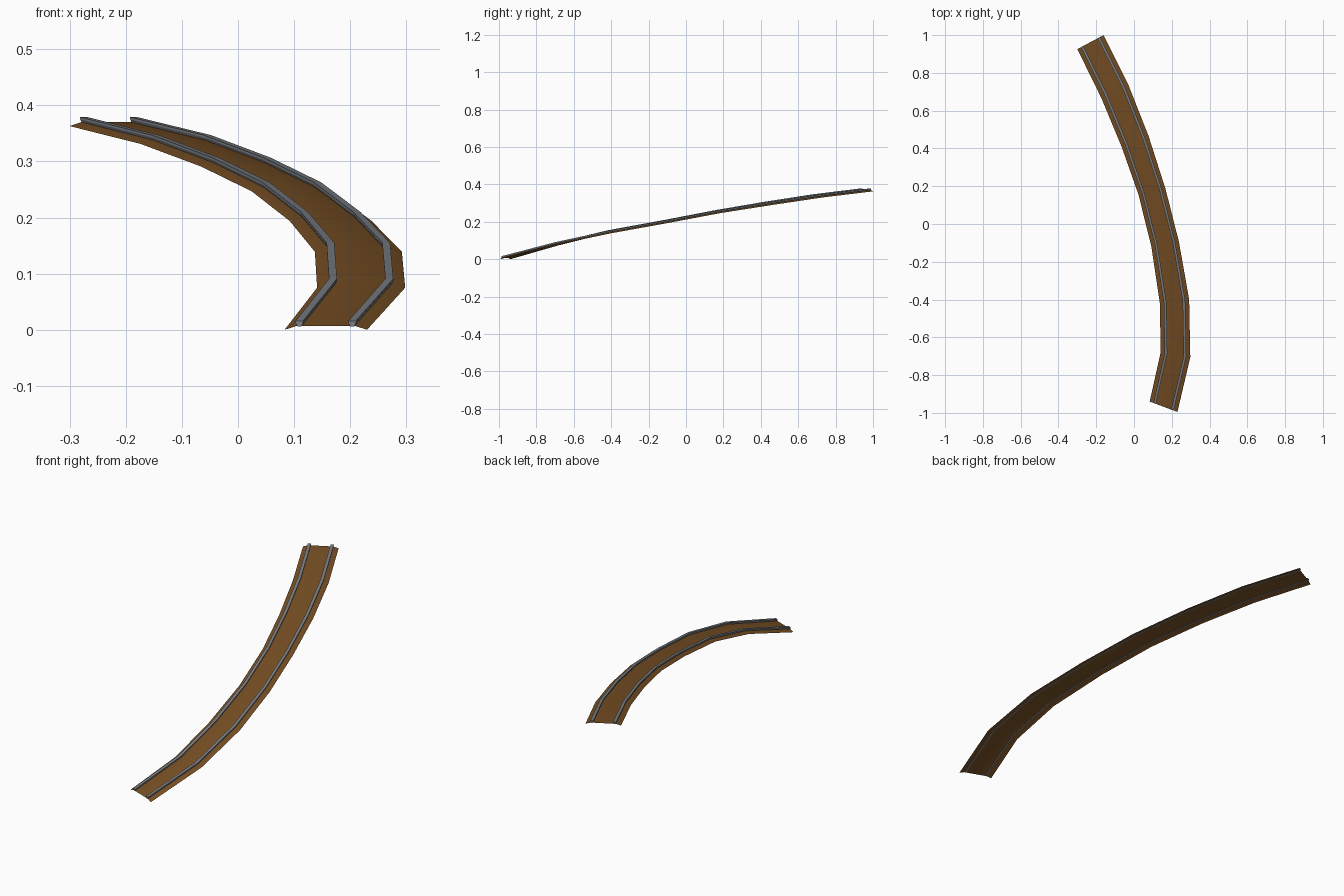
import bpy
import bmesh
from mathutils import Vector

cube = bpy.data.objects.get("Cube")
if cube:
    bpy.data.objects.remove(cube, do_unlink=True)


def make_material(name, colour):
    mat = bpy.data.materials.new(name)
    mat.use_nodes = True
    mat.diffuse_color = (*colour, 1)
    bsdf = mat.node_tree.nodes["Principled BSDF"]
    bsdf.inputs["Base Color"].default_value = (*colour, 1)
    bsdf.inputs["Roughness"].default_value = 0.8
    return mat


# Climbing bend: left x, left y, right x, right y, height
STATIONS = [
    (.083, -.94, .23, -.995, 0),
    (.141, -.68, .298, -.705, .075),
    (.137, -.42, .292, -.4, .139),
    (.092, -.12, .238, -.095, .194),
    (.024, .155, .167, .185, .247),
    (-.066, .41, .077, .466, .291),
    (-.173, .667, -.029, .735, .331),
    (-.3, .926, -.161, 1, .363),
]


def sweep(name, section, mat, closed):
    """Carry a section of (sideways, up) points along the stations."""
    bm = bmesh.new()
    rings = []
    for lx, ly, rx, ry, z in STATIONS:
        left, right = Vector((lx, ly, z)), Vector((rx, ry, z))
        mid = (left + right) / 2
        side = (right - left).normalized()
        half = (right - left).length / 2
        rings.append([bm.verts.new(mid + side * (s * half) + Vector((0, 0, h)))
                      for s, h in section])
    n = len(section)
    for a, b in zip(rings, rings[1:]):
        for i in range(n if closed else n - 1):
            j = (i + 1) % n
            bm.faces.new((a[i], a[j], b[j], b[i]))
    if closed:
        bm.faces.new(rings[0][::-1])
        bm.faces.new(rings[-1])
        bmesh.ops.recalc_face_normals(bm, faces=bm.faces)
    mesh = bpy.data.meshes.new(name)
    bm.to_mesh(mesh)
    bm.free()
    mesh.materials.append(mat)
    obj = bpy.data.objects.new(name, mesh)
    bpy.context.collection.objects.link(obj)
    return obj


brown = make_material("earth_brown", (.19, .08, .018))
steel = make_material("rail_grey", (.2, .215, .235))

# Track bed: open sheet with a flat crown and sloping shoulders
RISE = .007
bed = sweep("track_bed", [(-1, 0), (-.7, RISE), (.7, RISE), (1, 0)], brown, False)
bed.data.shade_smooth()

# Rails: wide head tapering down to the bed
for name, centre in (("right_rail", -.64), ("left_rail", .64)):
    foot, head = .05, .09
    sweep(name, [(centre - foot, RISE - .001), (centre + foot, RISE - .001),
                 (centre + head, .012), (centre + head, .016),
                 (centre - head, .016), (centre - head, .012)], steel, True)
